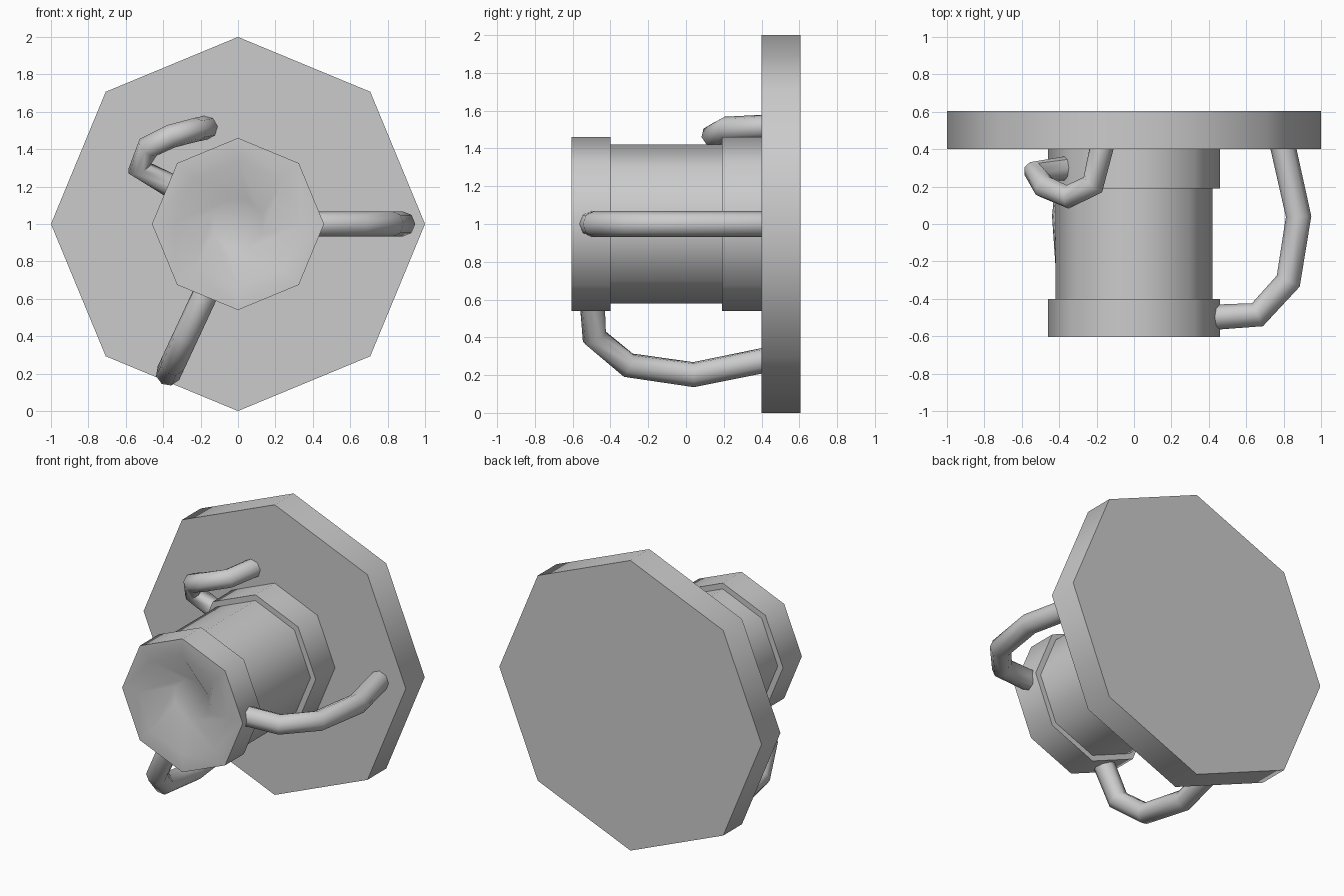
import bpy, bmesh
from math import sin, cos, radians

if "Cube" in bpy.data.objects:
    bpy.data.objects.remove(bpy.data.objects["Cube"])

CENTRE_Z = 1.0
SIDES = 8


def finish(ob):
    bpy.ops.object.select_all(action='DESELECT')
    ob.select_set(True)
    bpy.context.view_layer.objects.active = ob
    bpy.ops.object.shade_smooth_by_angle(angle=radians(50))


def lathe(name, rings, cap_front=False, cap_back=False):
    """Octagonal rings (radius, y, twist) around the y axis, listed front to back."""
    bm = bmesh.new()
    loops = []
    for r, y, twist in rings:
        angles = [radians(90 + 360 * i / SIDES - twist) for i in range(SIDES)]
        loops.append([bm.verts.new((r * cos(a), y, CENTRE_Z + r * sin(a))) for a in angles])
    for a, b in zip(loops, loops[1:]):
        for i in range(SIDES):
            j = (i + 1) % SIDES
            bm.faces.new((a[i], a[j], b[j], b[i]))
    if cap_front:
        bm.faces.new(loops[0])
    if cap_back:
        bm.faces.new(loops[-1])
    bmesh.ops.recalc_face_normals(bm, faces=bm.faces)
    me = bpy.data.meshes.new(name)
    bm.to_mesh(me)
    bm.free()
    ob = bpy.data.objects.new(name, me)
    bpy.context.collection.objects.link(ob)
    finish(ob)


def pipe(name, points, radius=0.068):
    """Eight-sided tube along a path of points."""
    cu = bpy.data.curves.new(name, 'CURVE')
    cu.dimensions = '3D'
    cu.bevel_depth = radius
    cu.bevel_resolution = 2
    cu.use_fill_caps = True
    sp = cu.splines.new('POLY')
    sp.points.add(len(points) - 1)
    for p, co in zip(sp.points, points):
        p.co = (*co, 1)
    ob = bpy.data.objects.new(name, cu)
    bpy.context.collection.objects.link(ob)
    bpy.ops.object.select_all(action='DESELECT')
    ob.select_set(True)
    bpy.context.view_layer.objects.active = ob
    bpy.ops.object.convert(target='MESH')
    finish(bpy.context.view_layer.objects.active)


# Wall plate, collar and barrel
lathe("back_plate", [(1.0, 0.40, 0), (1.0, 0.605, 0)], True, True)
lathe("collar", [(0.415, 0.19, 0), (0.46, 0.19, 0), (0.46, 0.41, 0)])
lathe("barrel", [(0.42, -0.41, 0), (0.42, 0.20, 0)])

# Front ring with the twisted funnel inside it
lathe("nozzle", [(0.14, -0.50, 67.5), (0.34, -0.605, 0), (0.46, -0.605, 0),
                 (0.46, -0.40, 0), (0.41, -0.40, 0)], cap_front=True)

# Two bowed pipes from the front ring to the plate (radius, y)
bow = [(0.40, -0.50), (0.66, -0.485), (0.825, -0.305), (0.88, 0.04), (0.795, 0.42)]
for name, deg in (("right_pipe", 0), ("lower_pipe", 245)):
    a = radians(deg)
    pipe(name, [(r * cos(a), y, CENTRE_Z + r * sin(a)) for r, y in bow])

# Short hooked pipe from the collar to the plate
pipe("hooked_pipe", [(-0.35, 0.30, 1.20), (-0.53, 0.275, 1.30), (-0.48, 0.20, 1.41),
                     (-0.355, 0.145, 1.47), (-0.22, 0.21, 1.505), (-0.17, 0.42, 1.515)], 0.064)
